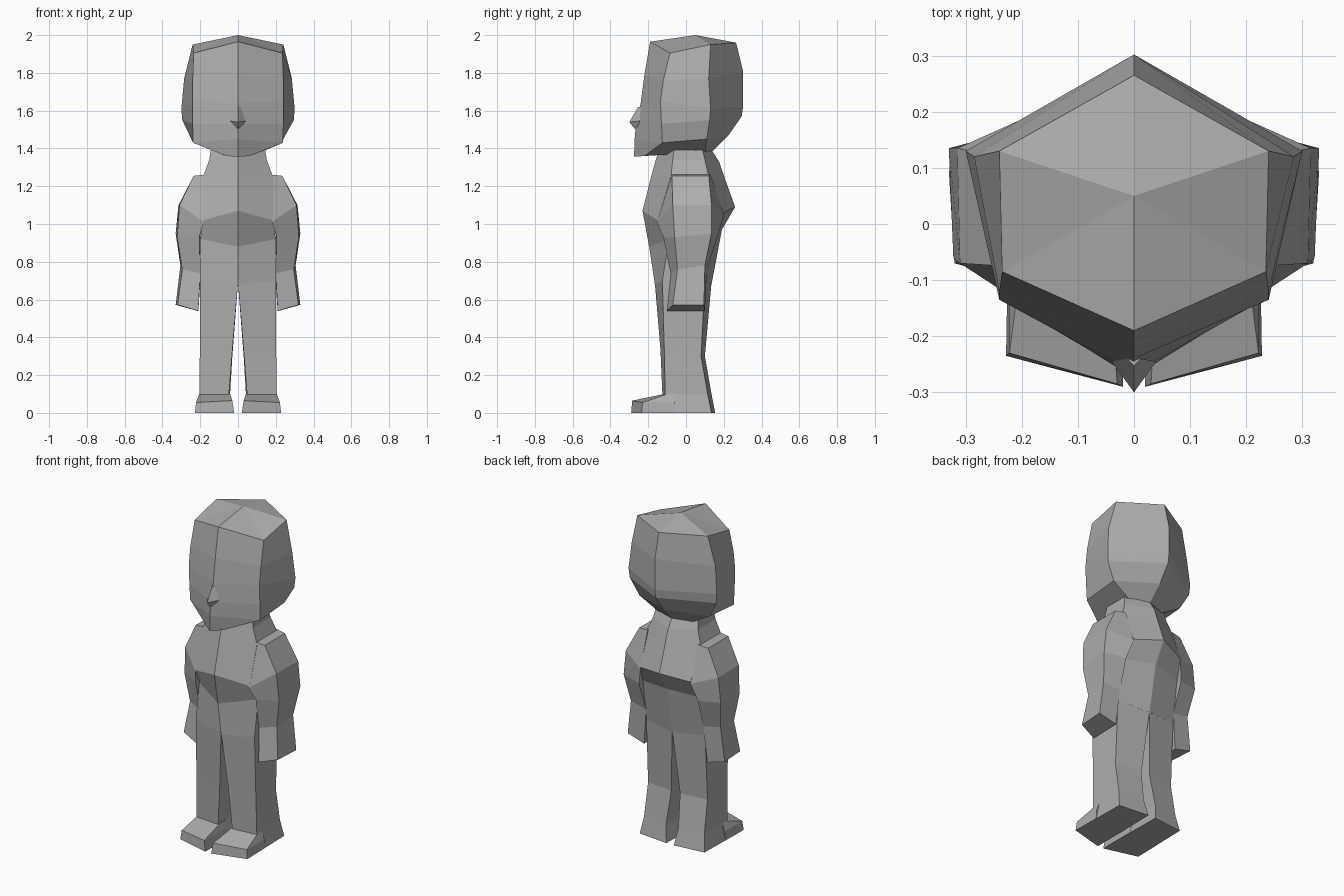
import bpy, bmesh

grey = bpy.data.materials.new("plain grey")
grey.diffuse_color = (0.42, 0.42, 0.42, 1)


def loft(name, rings, cap_top=None):
    """Skin a list of point rings (top to bottom), with an optional peak on top."""
    bm = bmesh.new()
    rows = [[bm.verts.new(p) for p in ring] for ring in rings]
    n = len(rows[0])
    for a, b in zip(rows, rows[1:]):
        for i in range(n):
            j = (i + 1) % n
            bm.faces.new((a[i], b[i], b[j], a[j]))
    bm.faces.new(rows[-1])
    if cap_top:
        peak = bm.verts.new(cap_top)
        for i in range(n):
            bm.faces.new((rows[0][i], rows[0][(i + 1) % n], peak))
    else:
        bm.faces.new(rows[0])
    bmesh.ops.recalc_face_normals(bm, faces=bm.faces)
    mesh = bpy.data.meshes.new(name)
    bm.to_mesh(mesh)
    bm.free()
    mesh.materials.append(grey)
    obj = bpy.data.objects.new(name, mesh)
    bpy.context.collection.objects.link(obj)
    return obj


def hexagon(front, side_front, side_back, back):
    """Six-sided symmetric ring: front/back are (y, z), sides are (x, y, z)."""
    (x1, y1, z1), (x2, y2, z2) = side_front, side_back
    return [(0, *front), (x1, y1, z1), (x2, y2, z2),
            (0, *back), (-x2, y2, z2), (-x1, y1, z1)]


def pair(name, rings):
    """Left and right copies of a lofted limb."""
    for side, s in (("right", 1), ("left", -1)):
        loft(f"{side}_{name}", [[(s * x, y, z) for x, y, z in r] for r in rings])


# Head: faceted hexagonal block with a low peak
loft("head", [
    hexagon((-.19, 1.965), (.235, -.085, 1.905), (.24, .13, 1.95), (.265, 1.96)),
    hexagon((-.22, 1.79), (.24, -.12, 1.76), (.285, .12, 1.77), (.302, 1.81)),
    hexagon((-.24, 1.64), (.24, -.135, 1.65), (.30, .13, 1.61), (.302, 1.62)),
    hexagon((-.265, 1.53), (.24, -.13, 1.53), (.295, .125, 1.55), (.295, 1.57)),
    hexagon((-.272, 1.45), (.238, -.125, 1.43), (.24, .11, 1.45), (.225, 1.47)),
    hexagon((-.275, 1.356), (.06, -.22, 1.36), (.12, .10, 1.38), (.14, 1.385)),
], cap_top=(0, .05, 2.0))

# Nose: small wedge
loft("nose", [
    [(-.012, -.24, 1.62), (.012, -.24, 1.62), (0, -.253, 1.62)],
    [(-.04, -.245, 1.545), (.04, -.245, 1.545), (0, -.30, 1.54)],
    [(-.01, -.25, 1.505), (.01, -.25, 1.505), (0, -.273, 1.505)],
])

# Torso: neck, shoulders, chest overhang, waist and hips
loft("torso", [
    hexagon((-.14, 1.40), (.14, -.06, 1.42), (.14, .08, 1.42), (.13, 1.40)),
    hexagon((-.16, 1.34), (.152, -.07, 1.34), (.152, .10, 1.34), (.175, 1.33)),
    hexagon((-.185, 1.25), (.185, -.08, 1.25), (.185, .12, 1.25), (.21, 1.23)),
    hexagon((-.23, 1.07), (.185, -.15, 1.02), (.17, .20, 1.06), (.26, 1.09)),
    hexagon((-.195, .88), (.20, -.09, .92), (.195, .14, .95), (.19, .97)),
    hexagon((-.165, .68), (.20, -.125, .70), (.20, .10, .70), (.135, .68)),
])

# Arms: four-sided sleeves (outer front, outer back, inner back, inner front)
pair("arm", [
    [(.235, -.075, 1.255), (.235, .12, 1.255), (.17, .13, 1.262), (.17, -.08, 1.262)],
    [(.31, -.07, 1.10), (.315, .135, 1.10), (.17, .20, 1.05), (.18, -.155, 1.01)],
    [(.322, -.06, .93), (.33, .135, .95), (.20, .17, .94), (.205, -.12, .93)],
    [(.295, -.045, .76), (.305, .10, .78), (.195, .11, .76), (.20, -.08, .74)],
    [(.32, -.07, .572), (.33, .095, .572), (.215, .10, .54), (.21, -.10, .54)],
])

# Legs: four-sided, running into the feet (inner front, outer front, outer back, inner back)
pair("leg", [
    [(.0, -.165, .69), (.20, -.125, .70), (.20, .10, .70), (.0, .135, .69)],
    [(.03, -.135, .33), (.202, -.115, .33), (.202, .08, .30), (.03, .10, .30)],
    [(.048, -.125, .10), (.205, -.11, .10), (.205, .115, .10), (.042, .135, .10)],
    [(.02, -.12, .0), (.225, -.10, .0), (.22, .135, .0), (.025, .155, .0)],
])

# Feet: flat wedge toes
pair("foot", [
    [(.042, -.115, .10), (.205, -.10, .10), (.205, -.06, .10), (.042, -.06, .10)],
    [(.03, -.285, .065), (.222, -.23, .055), (.222, -.06, .055), (.03, -.06, .055)],
    [(.02, -.29, 0), (.228, -.235, 0), (.225, -.06, 0), (.02, -.06, 0)],
])
